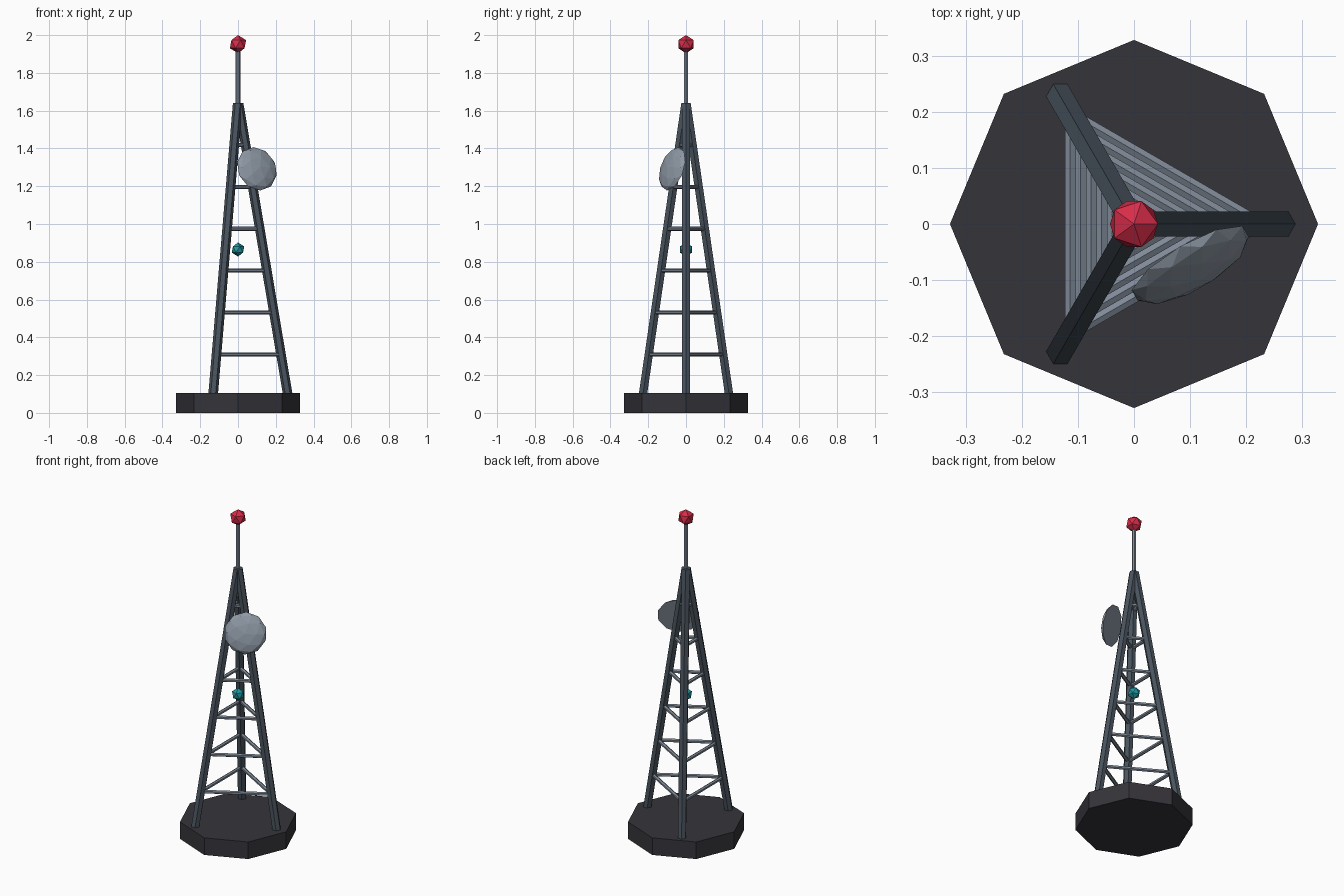
import bpy, bmesh, math
from mathutils import Vector, Matrix

if "Cube" in bpy.data.objects:
    bpy.data.objects.remove(bpy.data.objects["Cube"])


def material(name, rgb):
    m = bpy.data.materials.new(name)
    m.diffuse_color = (*rgb, 1)
    m.use_nodes = True
    m.node_tree.nodes["Principled BSDF"].inputs["Base Color"].default_value = m.diffuse_color
    return m


BASE = material("charcoal", (0.036, 0.034, 0.042))
LEG = material("dark steel", (0.068, 0.089, 0.112))
RUNG = material("light steel", (0.21, 0.25, 0.305))
DISH = material("pale grey", (0.27, 0.315, 0.375))
RED = material("beacon red", (0.69, 0.025, 0.065))
TEAL = material("teal", (0.014, 0.32, 0.37))


def finish(name, bm, mat):
    bmesh.ops.recalc_face_normals(bm, faces=bm.faces)
    me = bpy.data.meshes.new(name)
    bm.to_mesh(me)
    bm.free()
    me.materials.append(mat)
    ob = bpy.data.objects.new(name, me)
    bpy.context.collection.objects.link(ob)
    return ob


def prism(name, a, b, r, sides, mat):
    """Upright or leaning prism with level ends, first corner on +x."""
    bm = bmesh.new()
    rings = []
    for c in (a, b):
        rings.append([bm.verts.new((c[0] + r * math.cos(math.tau * i / sides),
                                    c[1] + r * math.sin(math.tau * i / sides), c[2]))
                      for i in range(sides)])
        bm.faces.new(rings[-1])
    for i in range(sides):
        j = (i + 1) % sides
        bm.faces.new((rings[0][i], rings[0][j], rings[1][j], rings[1][i]))
    return finish(name, bm, mat)


def rod(name, a, b, r, mat):
    """Six-sided bar between two points."""
    a, b = Vector(a), Vector(b)
    d = b - a
    bm = bmesh.new()
    bmesh.ops.create_cone(bm, cap_ends=True, segments=6, radius1=r, radius2=r, depth=d.length,
                          matrix=Matrix.Translation((a + b) / 2) @ d.to_track_quat('Z', 'Y').to_matrix().to_4x4())
    return finish(name, bm, mat)


def ball(name, z, r, mat):
    bm = bmesh.new()
    bmesh.ops.create_icosphere(bm, subdivisions=1, radius=r, matrix=Matrix.Translation((0, 0, z)))
    return finish(name, bm, mat)


FOOT_Z, TOP_Z, FOOT_R, TOP_R = 0.1, 1.64, 0.263, 0.003


def leg_point(k, z):
    t = (z - FOOT_Z) / (TOP_Z - FOOT_Z)
    r = FOOT_R + (TOP_R - FOOT_R) * t
    a = math.tau * k / 3
    return (r * math.cos(a), r * math.sin(a), z)


# Base slab
prism("base", (0, 0, 0), (0, 0, 0.105), 0.328, 8, BASE)

# Three leaning legs
for k in range(3):
    prism(f"leg_{k + 1}", leg_point(k, FOOT_Z), leg_point(k, TOP_Z), 0.0255, 6, LEG)

# Six levels of triangular bracing
for level in range(6):
    z = 0.31 + 0.2215 * level
    for k in range(3):
        rod(f"brace_{level + 1}_{k + 1}", leg_point(k, z), leg_point((k + 1) % 3, z), 0.011, RUNG)

# Mast and beacon on top, small core light inside the tower
prism("mast", (0, 0, 1.58), (0, 0, 1.94), 0.0125, 6, RUNG)
ball("beacon", 1.952, 0.048, RED)
ball("core_light", 0.865, 0.037, TEAL)

# Dish: flattened half ball with a flat back, tipped slightly upward
bm = bmesh.new()
bmesh.ops.create_icosphere(bm, subdivisions=2, radius=0.12)
cut = bmesh.ops.bisect_plane(bm, geom=bm.verts[:] + bm.edges[:] + bm.faces[:], dist=1e-4,
                             plane_co=(0, 0, 0), plane_no=(0, 0, 1), clear_inner=True)
bmesh.ops.holes_fill(bm, edges=[e for e in bm.edges if e.is_boundary], sides=0)
tilt, az = math.radians(17), math.radians(-60)
n = Vector((math.cos(tilt) * math.cos(az), math.cos(tilt) * math.sin(az), math.sin(tilt)))
bm.transform(Matrix.Translation((0.1, -0.07, 1.292)) @ n.to_track_quat('Z', 'Y').to_matrix().to_4x4()
             @ Matrix.Diagonal((1, 1, 0.3, 1)))
finish("dish", bm, DISH)
